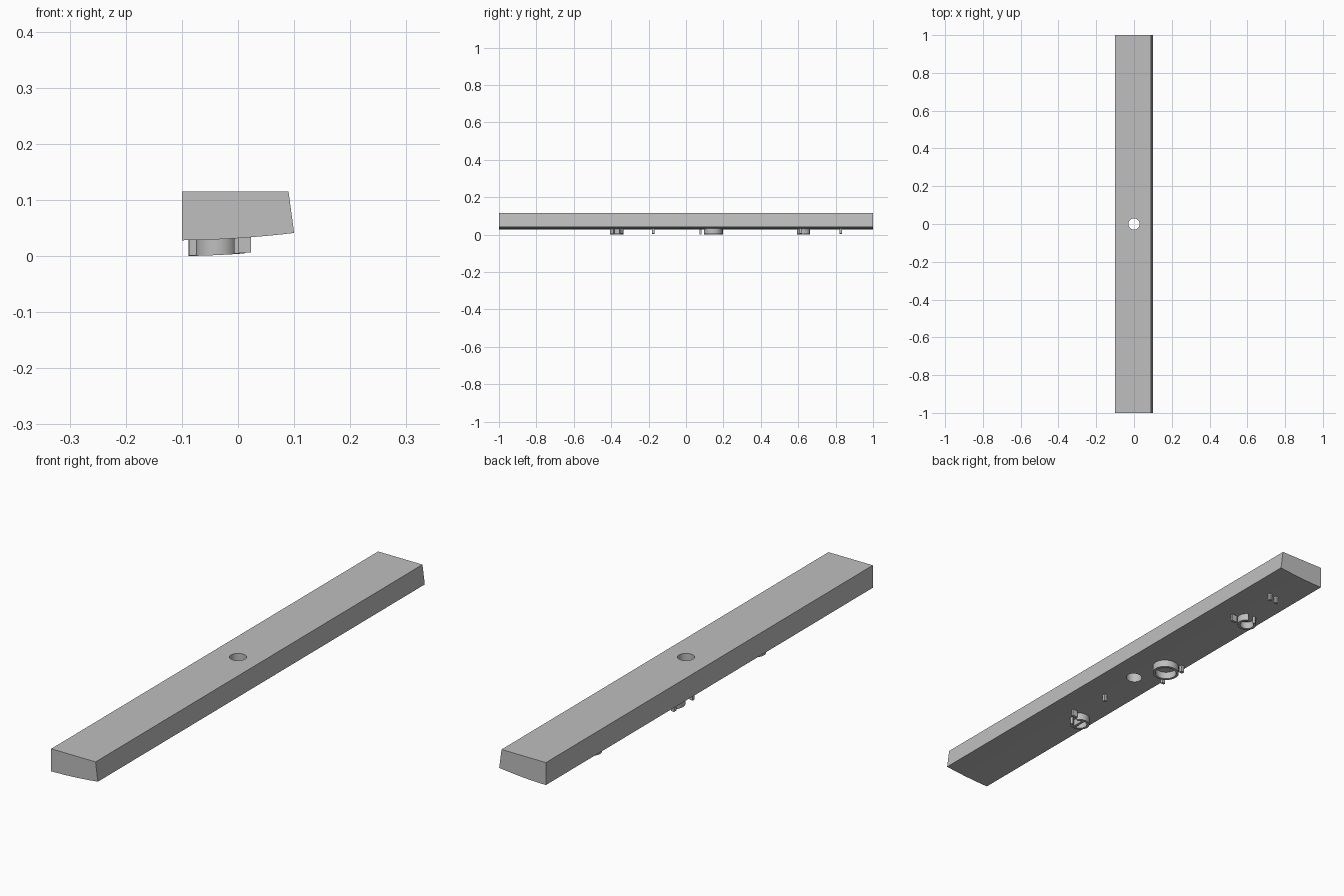
import bpy, bmesh
from math import radians, cos, sin, tau

cube = bpy.data.objects.get("Cube")
if cube:
    bpy.data.objects.remove(cube, do_unlink=True)

grey = bpy.data.materials.new("plain grey")
grey.use_nodes = True
colour = (0.52, 0.52, 0.52, 1)
grey.diffuse_color = colour
grey.node_tree.nodes["Principled BSDF"].inputs["Base Color"].default_value = colour


def finish(name, bm):
    bmesh.ops.recalc_face_normals(bm, faces=bm.faces)
    mesh = bpy.data.meshes.new(name)
    bm.to_mesh(mesh)
    bm.free()
    mesh.materials.append(grey)
    obj = bpy.data.objects.new(name, mesh)
    bpy.context.collection.objects.link(obj)
    return obj


def smooth(obj):
    bpy.ops.object.select_all(action='DESELECT')
    obj.select_set(True)
    bpy.context.view_layer.objects.active = obj
    bpy.ops.object.shade_smooth_by_angle(angle=radians(30))


def underside(x):
    # Gently curved underside of the bar
    return 0.028 + 0.013 * max(0, (x + 0.1) / 0.2) ** 1.8


# Bar: end profile extruded along y
bm = bmesh.new()
profile = [(-0.1, 0.115), (0.09, 0.115)]
profile += [(0.1 - 0.02 * i, underside(0.1 - 0.02 * i)) for i in range(11)]
end = bm.faces.new([bm.verts.new((x, -1, z)) for x, z in profile])
new = bmesh.ops.extrude_face_region(bm, geom=[end])["geom"]
bmesh.ops.translate(bm, vec=(0, 2, 0), verts=[v for v in new if isinstance(v, bmesh.types.BMVert)])
bar = finish("bar", bm)

# Through hole in the middle
bm = bmesh.new()
bmesh.ops.create_cone(bm, cap_ends=True, segments=48, radius1=0.03, radius2=0.03, depth=0.5)
cutter = finish("hole_cutter", bm)
cutter.hide_render = True
cut = bar.modifiers.new("hole", 'BOOLEAN')
cut.object = cutter
cut.solver = 'EXACT'
bpy.context.view_layer.objects.active = bar
bpy.ops.object.modifier_apply(modifier=cut.name)
bpy.data.objects.remove(cutter, do_unlink=True)
smooth(bar)


def arc_rib(name, x, y, radius, start=0, sweep=360, wide=0.01):
    # Curved rib whose lower edge follows the underside
    bm = bmesh.new()
    closed = sweep == 360
    count = 40
    rows = []
    for i in range(count if closed else count + 1):
        a = radians(start + sweep * i / count)
        row = []
        for r, low in ((radius, 0), (radius, 1), (radius - wide, 1), (radius - wide, 0)):
            px = x + r * cos(a)
            z = underside(px) + (-0.028 if low else 0.005)
            row.append(bm.verts.new((px, y + r * sin(a), z)))
        rows.append(row)
    pairs = list(zip(rows, rows[1:])) + ([(rows[-1], rows[0])] if closed else [])
    for p, q in pairs:
        for k in range(4):
            j = (k + 1) % 4
            bm.faces.new((p[k], p[j], q[j], q[k]))
    if not closed:
        bm.faces.new(rows[0])
        bm.faces.new(rows[-1])
    smooth(finish(name, bm))


def peg(name, x, y, wx=0.012, wy=0.012):
    # Small block standing out of the underside
    bm = bmesh.new()
    bmesh.ops.create_cube(bm, size=1)
    for v in bm.verts:
        px = x + v.co.x * wx
        z = underside(px) + (0.005 if v.co.z > 0 else -0.027)
        v.co = (px, y + v.co.y * wy, z)
    finish(name, bm)


# Ribs and pegs under the bar
arc_rib("middle_ring", -0.038, 0.145, 0.05)
arc_rib("front_open_ring", -0.038, -0.37, 0.037, 30, 300)
arc_rib("back_open_ring", -0.038, 0.63, 0.036, 110, 310)
peg("front_ring_bar", -0.035, -0.37, 0.01, 0.06)
peg("front_ring_peg", 0.012, -0.343, 0.022, 0.01)
peg("back_ring_peg", 0.012, 0.612, 0.022, 0.01)
peg("middle_ring_peg_1", -0.08, 0.078, 0.014, 0.01)
peg("middle_ring_peg_2", -0.08, 0.19, 0.014, 0.014)
peg("single_peg", 0.0, -0.175)
for side in (-1, 1):
    peg("peg_pair", -0.004 + side * 0.015, 0.828)
